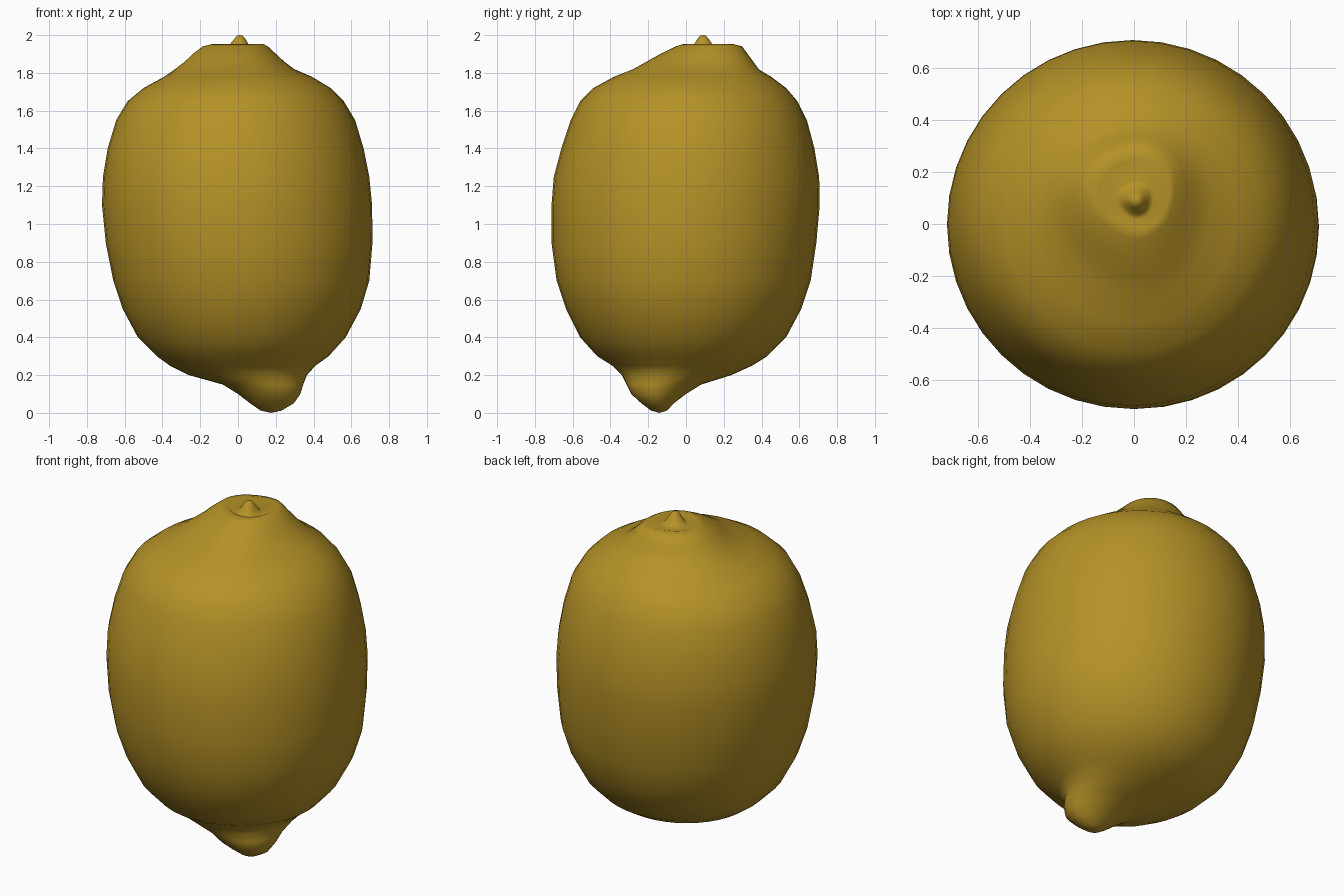
import bpy, bmesh, math

SEG = 40
# rings from bottom to top: z, x min, x max, y min, y max
RINGS = [
    (0.012, 0.12, 0.23, -0.185, -0.10),
    (0.05, 0.065, 0.295, -0.235, -0.065),
    (0.10, 0.00, 0.33, -0.29, 0.0),
    (0.15, -0.08, 0.345, -0.315, 0.08),
    (0.20, -0.26, 0.365, -0.34, 0.24),
    (0.25, -0.36, 0.41, -0.39, 0.35),
    (0.30, -0.43, 0.48, -0.47, 0.43),
    (0.40, -0.53, 0.57, -0.56, 0.53),
    (0.55, -0.61, 0.65, -0.635, 0.61),
    (0.70, -0.66, 0.695, -0.685, 0.66),
    (0.90, -0.70, 0.712, -0.712, 0.69),
    (1.10, -0.72, 0.71, -0.712, 0.708),
    (1.25, -0.715, 0.695, -0.70, 0.705),
    (1.40, -0.69, 0.665, -0.66, 0.68),
    (1.55, -0.645, 0.62, -0.61, 0.64),
    (1.65, -0.585, 0.56, -0.56, 0.59),
    (1.72, -0.50, 0.49, -0.49, 0.53),
    (1.78, -0.39, 0.39, -0.38, 0.45),
    (1.82, -0.32, 0.31, -0.27, 0.39),
    (1.86, -0.27, 0.255, -0.20, 0.36),
    (1.90, -0.23, 0.21, -0.13, 0.33),
    (1.94, -0.18, 0.165, -0.05, 0.30),
    (1.953, -0.13, 0.14, -0.01, 0.25),
    # shallow crater and the little stem nib
    (1.93, -0.07, 0.08, 0.02, 0.17),
    (1.945, -0.045, 0.06, 0.04, 0.145),
    (1.98, -0.02, 0.04, 0.06, 0.12),
    (1.997, -0.005, 0.025, 0.075, 0.105),
]

bm = bmesh.new()
loops = []
for z, x0, x1, y0, y1 in RINGS:
    loop = []
    for i in range(SEG):
        a = 2 * math.pi * i / SEG
        # three soft lobes around the raised stem collar
        k = 1 + (0.05 * math.cos(3 * (a - math.radians(50))) if 1.81 < z < 1.96 else 0)
        loop.append(bm.verts.new(((x0 + x1) / 2 + k * (x1 - x0) / 2 * math.cos(a),
                                  (y0 + y1) / 2 + k * (y1 - y0) / 2 * math.sin(a), z)))
    loops.append(loop)
for lo, hi in zip(loops, loops[1:]):
    for i in range(SEG):
        j = (i + 1) % SEG
        bm.faces.new((lo[i], lo[j], hi[j], hi[i]))
# closing tips
bottom = bm.verts.new((0.175, -0.14, 0.0))
top = bm.verts.new((0.01, 0.09, 2.0))
for i in range(SEG):
    j = (i + 1) % SEG
    bm.faces.new((bottom, loops[0][j], loops[0][i]))
    bm.faces.new((top, loops[-1][i], loops[-1][j]))
for f in bm.faces:
    f.smooth = True
bmesh.ops.recalc_face_normals(bm, faces=bm.faces)

mesh = bpy.data.meshes.new("lemon")
bm.to_mesh(mesh)
bm.free()
peel = bpy.data.materials.new("lemon_peel")
peel.diffuse_color = (0.46, 0.285, 0.02, 1)
mesh.materials.append(peel)
lemon = bpy.data.objects.new("lemon", mesh)
bpy.context.collection.objects.link(lemon)
